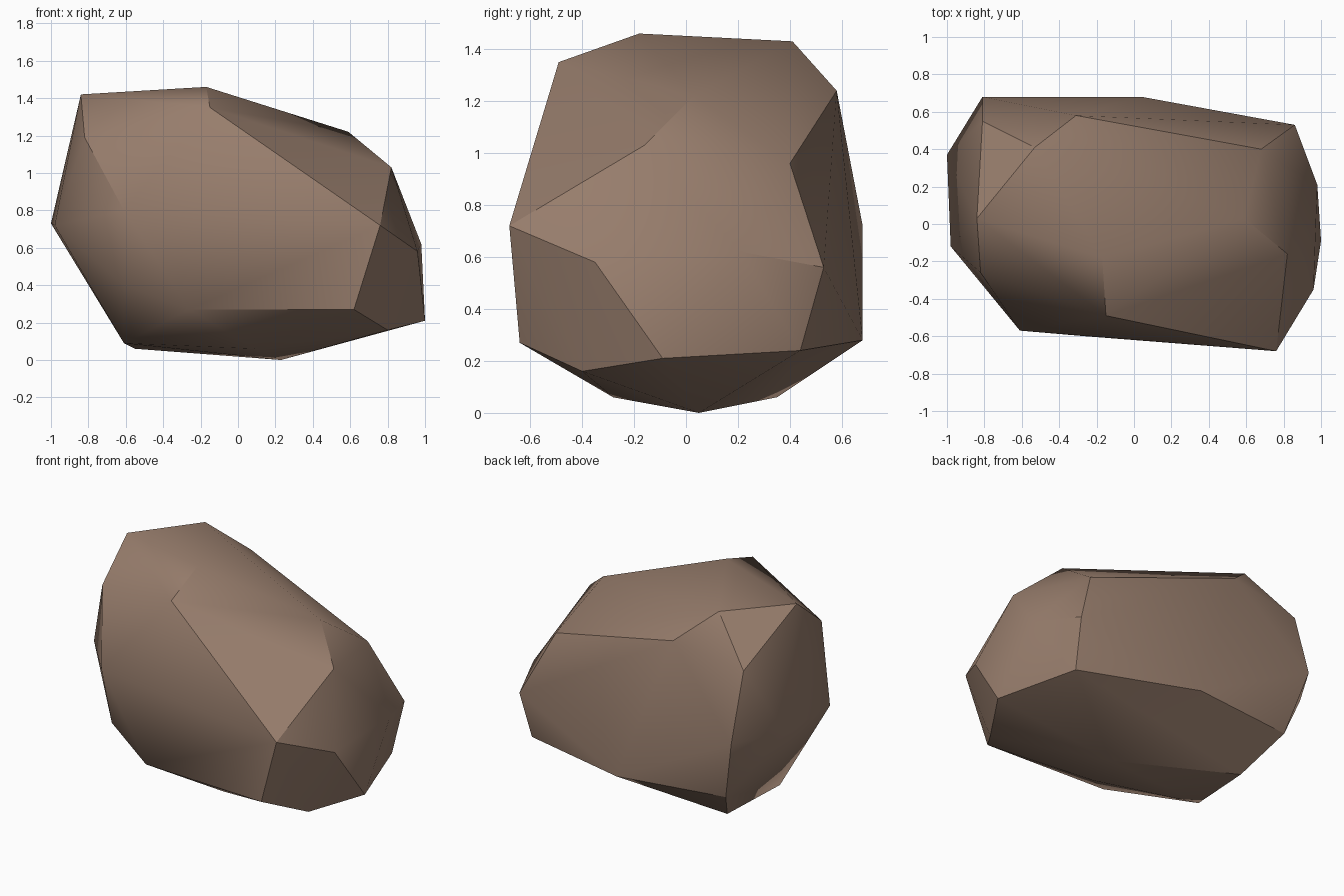
import bpy
import bmesh
import math
from mathutils import Vector

# Remove the default object
default_cube = bpy.data.objects.get("Cube")
if default_cube is not None:
    bpy.data.objects.remove(default_cube, do_unlink=True)


def make_material(name, colour):
    """Create one flat, matte material."""
    material = bpy.data.materials.new(name)
    material.use_nodes = True
    material.diffuse_color = colour
    shader = next(node for node in material.node_tree.nodes
                  if node.type == "BSDF_PRINCIPLED")
    shader.inputs["Base Color"].default_value = colour
    shader.inputs["Roughness"].default_value = 0.9
    return material


def build_chiselled_stone(name, corner_rings, material):
    """Wrap the corner points in a tight convex skin, like a chipped stone."""
    bm = bmesh.new()
    for ring in corner_rings:
        for corner in ring:
            bm.verts.new(Vector(corner) / CENTIMETRES)

    hull = bmesh.ops.convex_hull(bm, input=list(bm.verts))
    unused = {item for key in ("geom_interior", "geom_unused")
              for item in hull[key] if isinstance(item, bmesh.types.BMVert)}
    bmesh.ops.delete(bm, geom=list(unused), context="VERTS")

    # Merge almost level triangles into broad facets
    bmesh.ops.dissolve_limit(bm, angle_limit=math.radians(2),
                             verts=list(bm.verts), edges=list(bm.edges))
    bmesh.ops.recalc_face_normals(bm, faces=list(bm.faces))

    mesh = bpy.data.meshes.new(name)
    bm.to_mesh(mesh)
    bm.free()
    mesh.materials.append(material)
    stone = bpy.data.objects.new(name, mesh)
    bpy.context.collection.objects.link(stone)
    return stone


# Corners of the stone in hundredths of a unit, from the top downwards
CENTIMETRES = 100
crown = [(-17, -18, 146), (-15, -49, 135), (-84, 3, 142),
         (-53, 41, 143), (-31, 58, 124), (59, 3, 122)]
shoulder = [(82, -16, 103), (68, 40, 96), (-82, -26, 119), (-81, 55, 116)]
girth = [(76, -68, 72), (98, 21, 62), (86, 53, 56), (96, -35, 58),
         (-100, 37, 73), (-98, -12, 72), (-81, 68, 72),
         (-61, -57, 80), (-61, -46, 40)]
foot = [(100, -9, 21), (80, -40, 16), (62, -64, 27), (-26, -60, 27),
        (83, 44, 24), (4, 68, 28), (-70, 58, 30)]
underside = [(-61, -12, 9), (-55, 35, 6), (23, 5, 0), (9, -28, 6)]

# Build the stone
brown_stone = make_material("warm brown stone", (0.31, 0.205, 0.15, 1))
boulder = build_chiselled_stone(
    "boulder", [crown, shoulder, girth, foot, underside], brown_stone)

# Soften the shallow facets and keep the strong ridges crisp
bpy.ops.object.select_all(action="DESELECT")
boulder.select_set(True)
bpy.context.view_layer.objects.active = boulder
bpy.ops.object.shade_smooth_by_angle(angle=math.radians(30))
